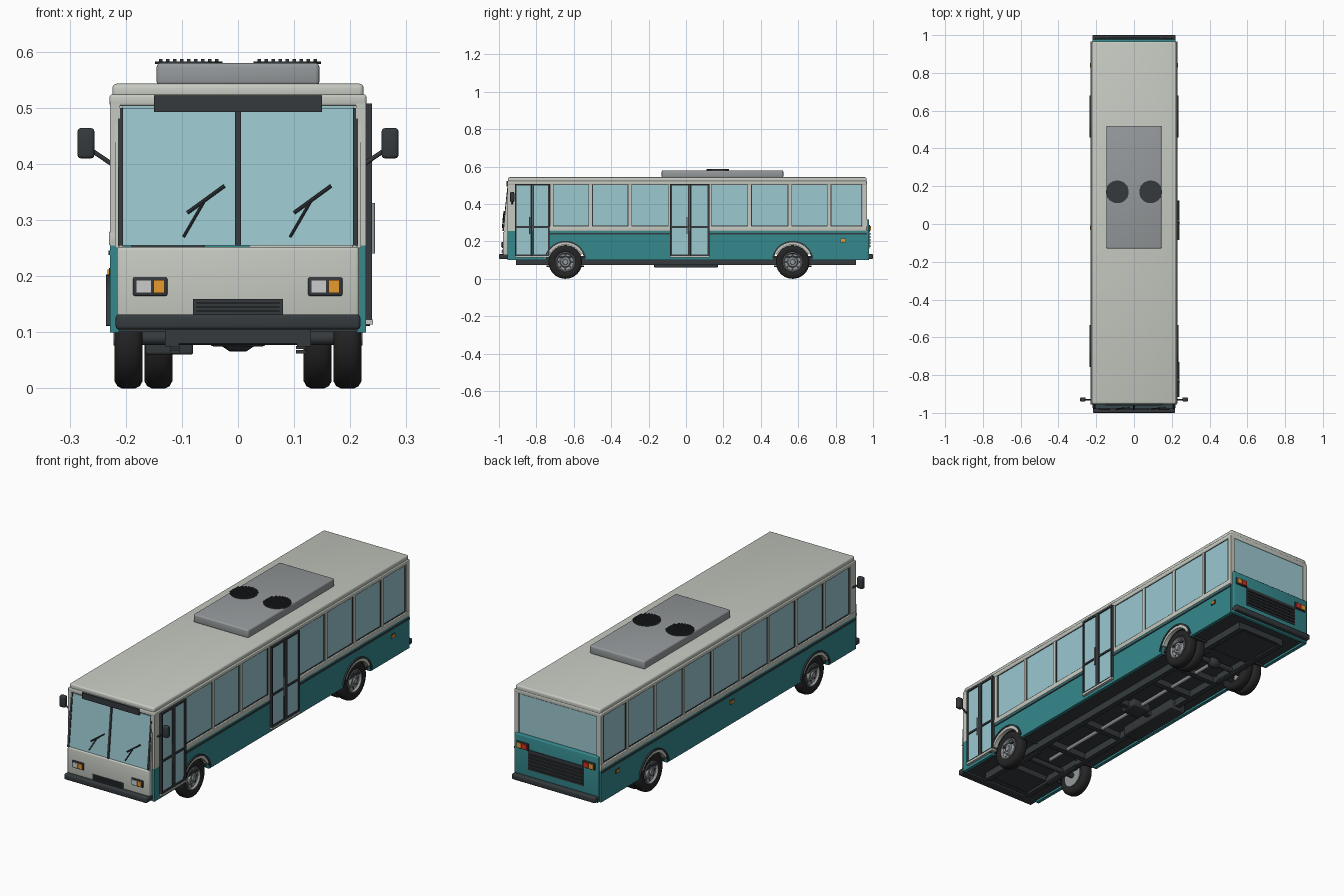
import bpy, bmesh, math
from mathutils import Vector, Matrix

if "Cube" in bpy.data.objects:
    bpy.data.objects.remove(bpy.data.objects["Cube"])

def mat(name, r, g, b, a=1):
    m = bpy.data.materials.new(name)
    m.diffuse_color = (r, g, b, a)
    m.use_nodes = True
    m.node_tree.nodes["Principled BSDF"].inputs["Base Color"].default_value = m.diffuse_color
    return m

LIGHT = mat("pale_paint", .56, .59, .53)
TEAL = mat("teal_paint", .035, .25, .27)
DARK = mat("dark_trim", .035, .042, .047)
RUBBER = mat("rubber", .018, .018, .019)
STEEL = mat("steel", .3, .32, .33)
GLASS = mat("glass", .33, .58, .63, .5)
AMBER = mat("amber", .8, .32, .03)
RED = mat("red", .6, .03, .02)
WHITE = mat("lamp_white", .75, .75, .73)

def finish(name, bm, m, smooth=False):
    bmesh.ops.recalc_face_normals(bm, faces=bm.faces)
    me = bpy.data.meshes.new(name)
    bm.to_mesh(me)
    bm.free()
    me.materials.append(m)
    ob = bpy.data.objects.new(name, me)
    bpy.context.collection.objects.link(ob)
    if smooth:
        bpy.ops.object.select_all(action='DESELECT')
        ob.select_set(True)
        bpy.context.view_layer.objects.active = ob
        bpy.ops.object.shade_smooth_by_angle(angle=math.radians(35))
    return ob

def boxes(name, m, *dims, bevel=0):
    """Boxes given as x0, x1, y0, y1, z0, z1, joined in one object."""
    bm = bmesh.new()
    for d in dims:
        c = [(d[i] + d[i + 1]) / 2 for i in (0, 2, 4)]
        s = [abs(d[i + 1] - d[i]) for i in (0, 2, 4)]
        bmesh.ops.create_cube(bm, size=1, matrix=Matrix.Translation(c) @ Matrix.Diagonal((*s, 1)))
    if bevel:
        bmesh.ops.bevel(bm, geom=bm.edges[:], offset=bevel, segments=3, profile=.5, affect='EDGES')
    return finish(name, bm, m, bevel > 0)

def prism(name, m, pts, x0, x1):
    """Side profile in (y, z) extruded along x."""
    bm = bmesh.new()
    f = bm.faces.new([bm.verts.new((x0, y, z)) for y, z in pts])
    ext = bmesh.ops.extrude_face_region(bm, geom=[f])
    vs = [v for v in ext["geom"] if isinstance(v, bmesh.types.BMVert)]
    bmesh.ops.translate(bm, verts=vs, vec=(x1 - x0, 0, 0))
    return finish(name, bm, m, True)

def rod(name, m, a, b, r, seg=12):
    a, b = Vector(a), Vector(b)
    bm = bmesh.new()
    mx = Matrix.Translation((a + b) / 2) @ (b - a).to_track_quat('Z', 'Y').to_matrix().to_4x4()
    bmesh.ops.create_cone(bm, cap_ends=True, segments=seg, radius1=r, radius2=r,
                          depth=(b - a).length, matrix=mx)
    return finish(name, bm, m, True)

def lathe(name, m, prof, y, z, seg=40):
    """Profile of (x, radius) turned about an x axis through (y, z)."""
    bm = bmesh.new()
    vs = [bm.verts.new((x, y, z + r)) for x, r in prof]
    es = [bm.edges.new(p) for p in zip(vs, vs[1:])]
    bmesh.ops.spin(bm, geom=vs + es, cent=(0, y, z), axis=(1, 0, 0), angle=2 * math.pi, steps=seg)
    bmesh.ops.remove_doubles(bm, verts=bm.verts, dist=1e-5)
    return finish(name, bm, m, True)

def arc(y, z, r, a0, a1, n=20):
    return [(y + r * math.cos(a0 + (a1 - a0) * i / n), z + r * math.sin(a0 + (a1 - a0) * i / n))
            for i in range(n + 1)]

AXLES = (-.645, .57)
PILLARS = (-.72, -.51, -.30, -.085, .125, .34, .555, .765)
DOORS = ((-.915, -.73), (-.085, .125))

# Side walls with wheel arches, door openings on the right
for s, side in ((1, "right"), (-1, "left")):
    X = lambda a: s * a
    out = [(-.955, .1)]
    for y in AXLES:
        out += arc(y, .09, .103, math.pi - .1, .1)
    out += [(.965, .1), (.965, .255)]
    if s > 0:
        out += [(.125, .255), (.125, .122), (-.085, .122), (-.085, .255),
                (-.752, .255), (-.752, .125), (-.915, .125), (-.915, .255)]
    out += [(-.955, .255)]
    prism(side + "_lower_panel", TEAL, out, X(.212), X(.228))
    runs = [(-.73, -.085), (.125, .965)] if s > 0 else [(-.955, .965)]
    boxes(side + "_belt_rail", LIGHT, *[(X(.212), X(.23), a, b, .255, .28) for a, b in runs], bevel=.003)
    boxes(side + "_trim_strip", DARK, *[(X(.225), X(.231), a, b, .238, .246) for a, b in runs])
    # Window posts and panes
    posts = [p for p in PILLARS]
    boxes(side + "_window_posts", LIGHT,
          *[(X(.214), X(.227), p - .008, p + .008, .27, .51) for p in posts],
          (X(.21), X(.228), -.955, -.915, .25, .51), (X(.205), X(.228), .945, .967, .25, .51))
    edges = [-.92, *PILLARS, .95]
    panes = [(a, b) for a, b in zip(edges, edges[1:])
             if not (s > 0 and any(d0 - .02 < (a + b) / 2 < d1 for d0, d1 in DOORS))]
    boxes(side + "_windows", GLASS, *[(X(.218), X(.222), a + .008, b - .008, .278, .508) for a, b in panes])
    boxes(side + "_window_gaskets", DARK,
          *[(X(.216), X(.224), y, y + .004, .28, .506) for a, b in panes for y in (a + .008, b - .012)],
          *[(X(.216), X(.224), a + .008, b - .008, z, z + .004) for a, b in panes for z in (.28, .502)])
    # Wheel arches
    for y, nm in zip(AXLES, ("front", "rear")):
        tag = f"{nm}_{side}"
        for part, m, r0, r1, x0, x1, e in (("arch_flare", LIGHT, .092, .106, .212, .232, .45),
                                           ("arch_edge", DARK, .105, .113, .222, .235, .2),
                                           ("arch_liner", DARK, .103, .108, .1, .215, .1)):
            ring = arc(y, .09, r0, e, math.pi - e) + arc(y, .09, r1, math.pi - e, e)
            prism(f"{tag}_{part}", m, ring, X(x0), X(x1))
        # Tyres, single in front and paired at the rear
        for xc in ((.195,) if nm == "front" else (.195, .142)):
            tyre = [(-.02, .052), (-.025, .06), (-.025, .077), (-.02, .086), (-.012, .09),
                    (.012, .09), (.02, .086), (.025, .077), (.025, .06), (.02, .052), (-.02, .052)]
            lathe(tag + "_tyre", RUBBER, [(X(xc + x), r) for x, r in tyre], y, .09)
        # Rim and hub
        rim = [(.17, 0), (.17, .053), (.217, .053), (.219, .049), (.209, .044), (.206, .03),
               (.216, .024), (.216, .015), (.222, .013), (.222, 0)]
        lathe(tag + "_rim", STEEL, [(X(x), r) for x, r in rim], y, .09, 32)
        for i in range(8):
            t = i * math.pi / 4
            p = (y + .037 * math.cos(t), .09 + .037 * math.sin(t))
            rod(tag + "_rim_hole", DARK, (X(.2), *p), (X(.2085), *p), .0055, 8)
    # Mirrors
    boxes(side + "_mirror", DARK, (X(.256), X(.286), -.94, -.918, .41, .464), bevel=.006)
    rod(side + "_mirror_arm", DARK, (X(.222), -.93, .398), (X(.262), -.93, .425), .004)
    # Side marker lamps
    for y in ((.84,) if s > 0 else (.84, -.02)):
        boxes(side + "_marker_lamp", AMBER, (X(.226), X(.233), y - .012, y + .012, .198, .212))
        boxes(side + "_marker_base", DARK, (X(.225), X(.230), y - .015, y + .015, .195, .215))
    # Windscreen cheeks and dark frame posts
    prism(side + "_windscreen_cheek", LIGHT, [(-.94, .505), (-.952, .505), (-.974, .25), (-.94, .25)], X(.212), X(.219))
    prism(side + "_windscreen_post", DARK, [(-.942, .5), (-.953, .5), (-.979, .255), (-.968, .255)], X(.205), X(.214))

# Double-leaf doors
for n, (a, b) in enumerate(DOORS):
    mid, nm = (a + b) / 2, ("front", "middle")[n]
    for c, d in ((a, mid - .001), (mid + .001, b)):
        boxes(nm + "_door_frame", DARK, *[(.226, .239, y, y + .009, .122, .508) for y in (c, d - .009)],
              *[(.226, .239, c, d, z, z + .009) for z in (.122, .272, .499)])
        boxes(nm + "_door_glass", GLASS, (.230, .234, c + .005, d - .005, .128, .502))
    rod(nm + "_door_handle", STEEL, (.241, mid - .015, .24), (.241, mid - .015, .33), .003)
    boxes(nm + "_door_sill", LIGHT, (.2, .241, a, b, .114, .123))

# Roof, air conditioner and fans
boxes("roof", LIGHT, (-.224, .224, -.952, .966, .515, .543), bevel=.008)
boxes("roof_gutter", LIGHT, (-.229, .229, -.955, .967, .503, .524), bevel=.005)
boxes("roof_unit", STEEL, (-.145, .145, -.13, .52, .54, .58), bevel=.007)
for s in (-1, 1):
    x = s * .088
    rod("roof_fan_plate", DARK, (x, .17, .578), (x, .17, .583), .06, 32)
    bars = []
    for i in range(-4, 5):
        h = math.sqrt(.06 ** 2 - (i * .0125) ** 2)
        bars.append((x + i * .0125 - .003, x + i * .0125 + .003, .17 - h, .17 + h, .582, .587))
    boxes("roof_fan_slats", DARK, *bars)

# Front end
prism("windscreen", GLASS, [(-.945, .5), (-.950, .5), (-.976, .255), (-.971, .255)], -.207, .207)
prism("windscreen_divider", DARK, [(-.944, .5), (-.954, .5), (-.981, .255), (-.97, .255)], -.005, .005)
boxes("front_panel", LIGHT, (-.216, .216, -.978, -.945, .12, .252), bevel=.006)
boxes("destination_box", DARK, (-.15, .15, -.961, -.94, .493, .522))
boxes("front_bumper", DARK, (-.218, .218, -1, -.95, .105, .132), bevel=.006)
boxes("front_grille", DARK, (-.08, .08, -.982, -.97, .13, .159),
      *[(-.074, .074, -.986, -.97, z, z + .003) for z in (.137, .144, .151)])
for x in (-.187, .125):
    boxes("headlight_frame", DARK, (x, x + .061, -.984, -.97, .165, .198), bevel=.003)
    boxes("headlight", WHITE, (x + .005, x + .033, -.988, -.975, .17, .193))
    boxes("front_indicator", AMBER, (x + .036, x + .056, -.988, -.975, .17, .193))
for dx in (0, .19):
    wy = lambda z: -.981 + (z - .255) * .106 - .003
    rod("wiper_arm", DARK, (-.097 + dx, wy(.27), .27), (-.06 + dx, wy(.334), .334), .0025, 8)
    rod("wiper_blade", DARK, (-.09 + dx, wy(.313), .313), (-.024 + dx, wy(.361), .361), .0032, 8)
boxes("dashboard", DARK, (-.19, -.06, -.955, -.87, .2, .263), bevel=.006)
boxes("front_shelf", LIGHT, (.02, .205, -.955, -.92, .22, .261), bevel=.004)

# Rear end
boxes("rear_panel", TEAL, (-.22, .22, .955, .979, .1, .318), bevel=.004)
boxes("rear_window", GLASS, (-.208, .208, .957, .962, .315, .506))
boxes("rear_bumper", DARK, (-.22, .22, .96, 1, .105, .132), bevel=.006)
boxes("rear_grille", DARK, (-.145, .145, .97, .982, .163, .258),
      *[(-.138, .138, .978, .988, z, z + .006) for z in (.172, .188, .204, .22, .236)])
for s in (-1, 1):
    boxes("tail_lamp_frame", DARK, (s * .143, s * .207, .97, .984, .253, .287), bevel=.003)
    boxes("tail_lamp", RED, (s * .148, s * .176, .975, .988, .258, .282))
    boxes("rear_indicator", AMBER, (s * .179, s * .202, .975, .988, .258, .282))

# Floor and underframe
boxes("floor", DARK, (-.215, .215, -.95, .96, .11, .122))
boxes("chassis_rails", DARK, *[(s * .105, s * .13, -.91, .91, .075, .112) for s in (-1, 1)])
boxes("cross_members", DARK, *[(-.13, .13, y, y + .025, .08, .112)
                               for y in (-.91, -.5, -.25, 0, .25, .42, .72, .885)])
boxes("engine_tray", DARK, (-.1, .1, .68, .9, .078, .112))
boxes("front_tray", DARK, (-.1, .1, -.9, -.75, .082, .112))
boxes("fuel_tank", DARK, (-.165, -.08, -.17, .17, .06, .108), bevel=.005)
boxes("gearbox", DARK, (-.05, .05, -.03, .06, .075, .112), bevel=.006)
rod("drive_shaft", STEEL, (0, -.6, .092), (0, .55, .092), .009)
for y in AXLES:
    rod("axle", DARK, (-.19, y, .09), (.19, y, .09), .013)
    boxes("leaf_springs", DARK, *[(s * .112 - .009, s * .112 + .009, y - .1, y + .1, z, z + .006)
                                  for s in (-1, 1) for z in (.062, .07, .078)])
lathe("differential", DARK, [(-.035, 0), (-.03, .014), (-.015, .024), (.015, .024), (.03, .014), (.035, 0)],
      AXLES[1], .09, 24)
